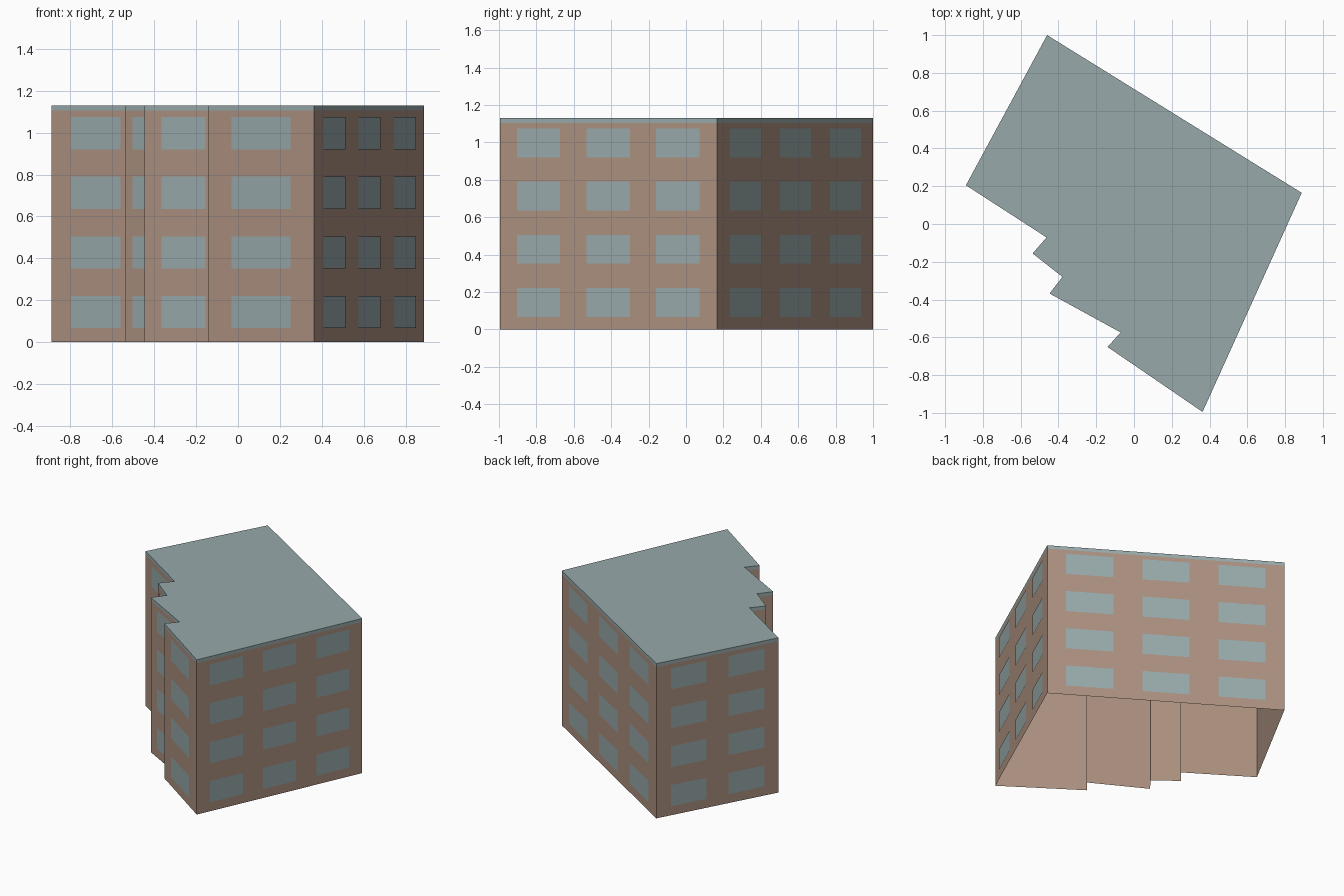
import bpy, bmesh
from mathutils import Vector

cube = bpy.data.objects.get("Cube")
if cube:
    bpy.data.objects.remove(cube, do_unlink=True)


def material(name, color):
    mat = bpy.data.materials.new(name)
    mat.use_nodes = True
    mat.diffuse_color = (*color, 1)
    node = next(n for n in mat.node_tree.nodes if n.type == "BSDF_PRINCIPLED")
    node.inputs["Base Color"].default_value = (*color, 1)
    node.inputs["Roughness"].default_value = 0.9
    return mat


def finish(bm, name, mat):
    mesh = bpy.data.meshes.new(name)
    bm.to_mesh(mesh)
    bm.free()
    mesh.materials.append(mat)
    obj = bpy.data.objects.new(name, mesh)
    bpy.context.scene.collection.objects.link(obj)
    return obj


brown = material("warm brown wall", (0.41, 0.28, 0.215))
grey = material("blue grey", (0.314, 0.397, 0.405))

TOP, EAVE = 1.13, 1.105

# Footprint corners, counter-clockwise, each with the window columns
# on the wall that runs to the next corner
footprint = [
    (-0.46, 1.0, 2), (-0.89, 0.205, 1), (-0.463, -0.071, 0), (-0.537, -0.156, 1),
    (-0.379, -0.28, 0), (-0.447, -0.368, 1), (-0.071, -0.574, 0),
    (-0.14, -0.651, 1), (0.363, -0.995, 3), (0.888, 0.165, 3),
]
corners = [Vector((x, y, 0)) for x, y, _ in footprint]
columns = [n for _, _, n in footprint]
sides = list(zip(corners, corners[1:] + corners[:1], columns))
up = Vector((0, 0, 1))


def ring(bm, low, high):
    """Open band of walls around the footprint."""
    for a, b, _ in sides:
        bm.faces.new([bm.verts.new(p) for p in
                      (a + up * low, b + up * low, b + up * high, a + up * high)])
    bmesh.ops.remove_doubles(bm, verts=bm.verts, dist=0.0001)


# Outer walls, open underneath
bm = bmesh.new()
ring(bm, 0, EAVE)
finish(bm, "outer_walls", brown)

# Flat roof with its narrow edge band
bm = bmesh.new()
ring(bm, EAVE, TOP)
bm.faces.new([bm.verts.new(c + up * TOP) for c in corners])
bmesh.ops.remove_doubles(bm, verts=bm.verts, dist=0.0001)
finish(bm, "flat_roof", grey)

# Window panes: evenly spaced columns on each wall, four storeys
FLOORS, SILL, STOREY, PANE = 4, 0.067, 0.2845, 0.154
GAP, MARGIN = 0.61, 0.4   # relative to one pane width
bm = bmesh.new()
for a, b, count in sides:
    if not count:
        continue
    along = b - a
    out = along.cross(up).normalized() * 0.003
    width = 1 / (count + GAP * (count - 1) + 2 * MARGIN)
    for col in range(count):
        start = width * (MARGIN + col * (1 + GAP))
        left = a + along * start + out
        right = left + along * width
        for floor in range(FLOORS):
            low = up * (SILL + floor * STOREY)
            high = low + up * PANE
            bm.faces.new([bm.verts.new(p) for p in
                          (left + low, right + low, right + high, left + high)])
finish(bm, "window_panes", grey)
